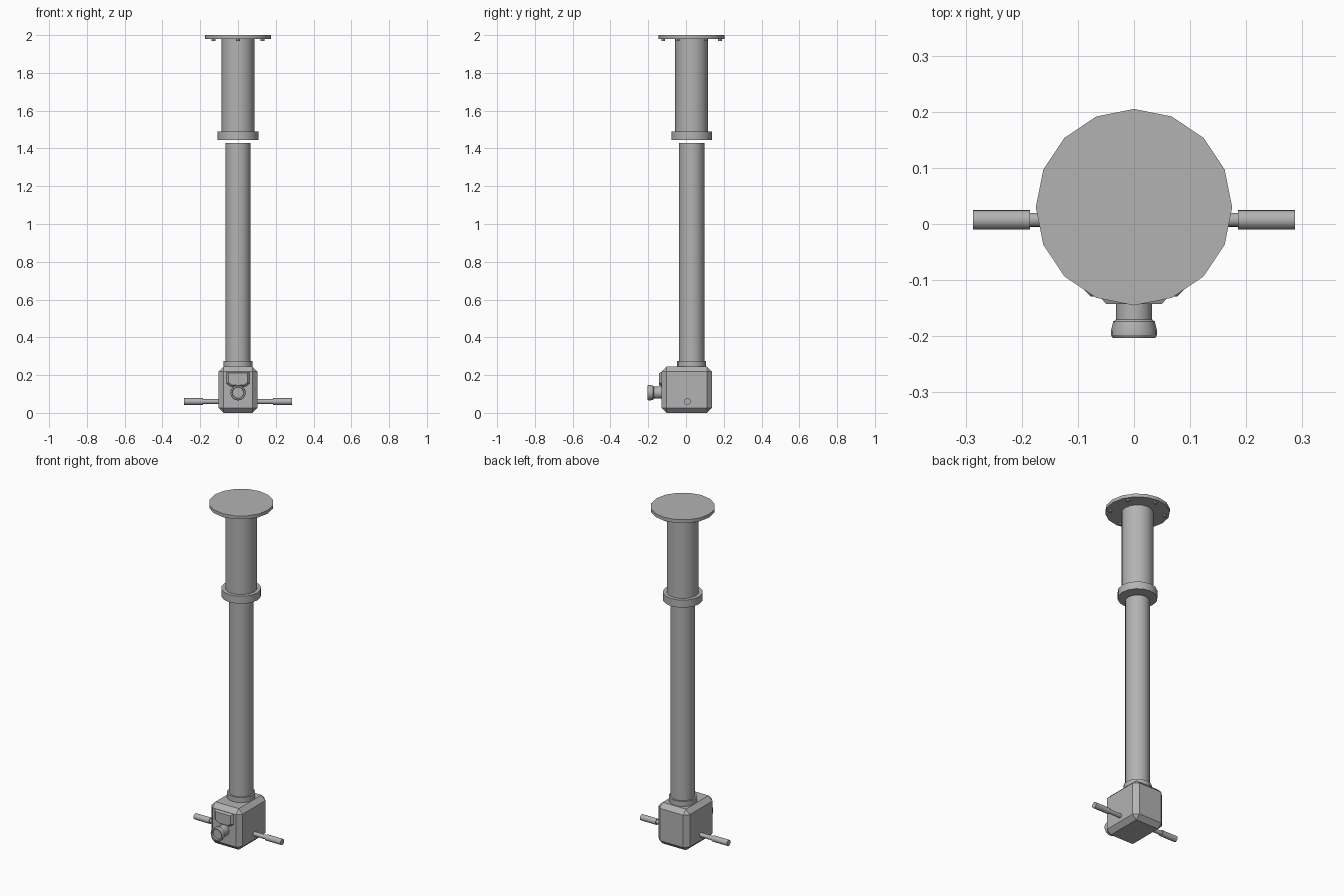
import bpy, bmesh, math
from mathutils import Matrix, Vector

if "Cube" in bpy.data.objects:
    bpy.data.objects.remove(bpy.data.objects["Cube"])

metal = bpy.data.materials.new("grey metal")
metal.diffuse_color = (0.45, 0.45, 0.45, 1)
metal.use_nodes = True
metal.node_tree.nodes["Principled BSDF"].inputs["Base Color"].default_value = metal.diffuse_color
COL_Y = 0.03  # column axis


def finish(name, bm, angle=30):
    bmesh.ops.recalc_face_normals(bm, faces=bm.faces)
    me = bpy.data.meshes.new(name)
    bm.to_mesh(me)
    bm.free()
    ob = bpy.data.objects.new(name, me)
    bpy.context.collection.objects.link(ob)
    me.materials.append(metal)
    bpy.ops.object.select_all(action='DESELECT')
    ob.select_set(True)
    bpy.context.view_layer.objects.active = ob
    bpy.ops.object.shade_smooth_by_angle(angle=math.radians(angle))
    return ob


def lathe(name, profile, loc, direction=(0, 0, 1), sides=16):
    """Closed solid of revolution from (radius, height) pairs."""
    bm = bmesh.new()
    m = Matrix.Translation(loc) @ Vector((0, 0, 1)).rotation_difference(Vector(direction)).to_matrix().to_4x4()
    rings = [[bm.verts.new(m @ Vector((r * math.cos(2 * math.pi * i / sides),
                                       r * math.sin(2 * math.pi * i / sides), h)))
              for i in range(sides)] for r, h in profile]
    for a, b in zip(rings, rings[1:]):
        for i in range(sides):
            j = (i + 1) % sides
            bm.faces.new((a[i], a[j], b[j], b[i]))
    bm.faces.new(rings[0])
    bm.faces.new(rings[-1])
    return finish(name, bm)


# Column, from the ceiling plate down
axis = (0, COL_Y, 0)
lathe("mounting_plate", [(0.175, 1.98), (0.175, 2.0)], axis)
lathe("outer_tube", [(0.087, 1.47), (0.087, 1.985)], axis)
lathe("outer_collar", [(0.108, 1.445), (0.108, 1.49)], axis)
lathe("inner_tube", [(0.067, 0.26), (0.067, 1.43)], axis)
lathe("base_collar", [(0.077, 0.235), (0.077, 0.275)], axis)

# Bolts under the plate
for k in range(6):
    a = math.radians(30 + 60 * k)
    lathe("plate_bolt", [(0.010, 1.97), (0.010, 1.985)],
          (0.15 * math.cos(a), COL_Y + 0.15 * math.sin(a), 0), sides=8)

# Chamfered head box
bm = bmesh.new()
bmesh.ops.create_cube(bm, size=1, matrix=Matrix.Translation((0, 0.004, 0.1225))
                      @ Matrix.Diagonal((0.206, 0.266, 0.245, 1)))
bmesh.ops.bevel(bm, geom=bm.edges[:], offset=0.026, segments=1, affect='EDGES')
finish("head_box", bm, 20)

# Raised front pad above the eyepiece, sloping in at its rim
bm = bmesh.new()
outline = [(-0.062, 0.217), (-0.062, 0.155), (-0.04, 0.138),
           (0.04, 0.138), (0.062, 0.155), (0.062, 0.217)]
layers = []
for y, s in ((-0.11, 1), (-0.128, 1), (-0.143, 0.8)):
    layers.append([bm.verts.new((x * s, y, 0.182 + (z - 0.182) * s)) for x, z in outline])
for a, b in zip(layers, layers[1:]):
    for i in range(6):
        j = (i + 1) % 6
        bm.faces.new((a[i], a[j], b[j], b[i]))
bm.faces.new(layers[0])
bm.faces.new(layers[-1])
finish("front_pad", bm, 20)

# Eyepiece: neck, flared cup and recessed lens
lathe("eyepiece", [(0.032, 0.0), (0.032, 0.06), (0.037, 0.064), (0.041, 0.08),
                   (0.041, 0.088), (0.038, 0.093), (0.031, 0.093), (0.029, 0.082)],
      (0, -0.11, 0.107), (0, -1, 0))

# Side handles: thin rod and thicker grip
for s in (-1, 1):
    lathe("handle_rod", [(0.0125, 0.09), (0.0125, 0.19)], (0, 0.0075, 0.06), (s, 0, 0))
    lathe("handle_grip", [(0.0175, 0.185), (0.0175, 0.287)], (0, 0.0075, 0.06), (s, 0, 0))
